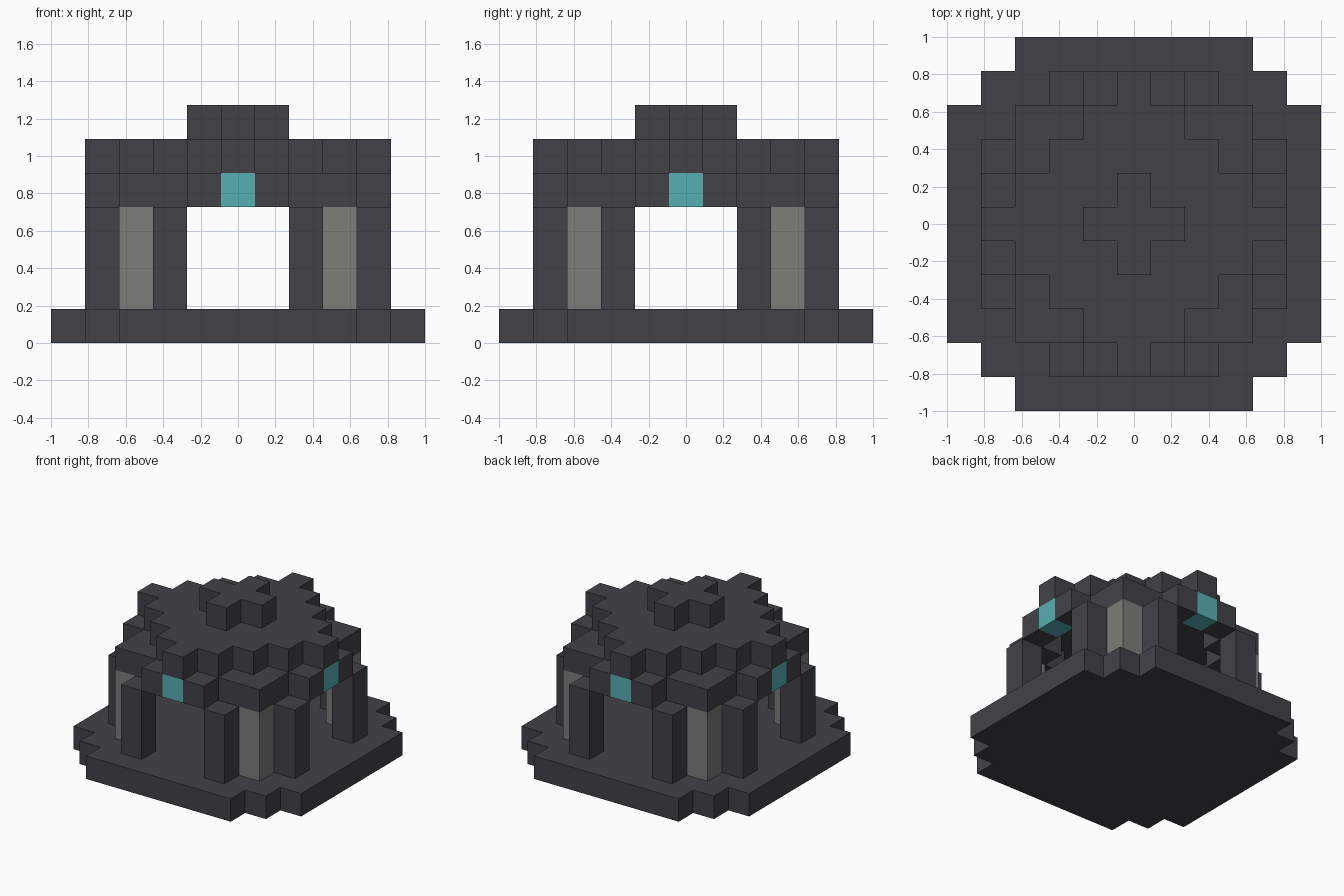
import bpy
import bmesh
from mathutils import Vector

if "Cube" in bpy.data.objects:
    bpy.data.objects.remove(bpy.data.objects["Cube"], do_unlink=True)

UNIT = 2 / 11  # the whole pavilion is laid out on blocks of this size


def make_material(name, rgb):
    mat = bpy.data.materials.new(name)
    mat.use_nodes = True
    mat.diffuse_color = (*rgb, 1)
    mat.node_tree.nodes["Principled BSDF"].inputs["Base Color"].default_value = (*rgb, 1)
    return mat


dark = make_material("dark stone", (0.055, 0.053, 0.062))
grey = make_material("grey stone", (0.20, 0.21, 0.195))
teal = make_material("teal crystal", (0.095, 0.43, 0.46))


def slab(name, cells, bottom, top, mat):
    """Flat-faced slab covering the given block cells between two levels."""
    cells = set(cells)
    bm = bmesh.new()

    def quad(points):
        bm.faces.new([bm.verts.new(Vector(p) * UNIT) for p in points])

    for x, y in cells:
        corners = [(x - .5, y - .5), (x + .5, y - .5), (x + .5, y + .5), (x - .5, y + .5)]
        quad([(*c, top) for c in corners])
        quad([(*c, bottom) for c in reversed(corners)])
        # walls only where no neighbouring block hides them
        for n, (dx, dy) in enumerate([(0, -1), (1, 0), (0, 1), (-1, 0)]):
            if (x + dx, y + dy) not in cells:
                a, b = corners[n], corners[(n + 1) % 4]
                quad([(*a, bottom), (*b, bottom), (*b, top), (*a, top)])

    bmesh.ops.remove_doubles(bm, verts=bm.verts[:], dist=0.001)
    bmesh.ops.dissolve_limit(bm, angle_limit=0.01, verts=bm.verts[:], edges=bm.edges[:])
    bmesh.ops.recalc_face_normals(bm, faces=bm.faces[:])
    mesh = bpy.data.meshes.new(name)
    bm.to_mesh(mesh)
    bm.free()
    mesh.materials.append(mat)
    obj = bpy.data.objects.new(name, mesh)
    bpy.context.collection.objects.link(obj)
    return obj


def stepped_disc(radius, diagonal):
    """Square of cells with its corners stepped off."""
    span = range(-radius, radius + 1)
    return [(x, y) for x in span for y in span if abs(x) + abs(y) <= diagonal]


# Stepped floor, diamond roof and cross-shaped cap
slab("base", stepped_disc(5, 8), 0, 1, dark)
slab("roof", stepped_disc(4, 4), 5, 6, dark)
slab("roof_cap", stepped_disc(1, 1), 6, 7, dark)

# Four corner groups: two dark columns, a grey column and the lintel above
for sx, side in ((-1, "right"), (1, "left")):
    for sy, end in ((-1, "front"), (1, "back")):
        tag = f"{end}_{side}"
        slab(f"outer_column_a_{tag}", [(2 * sx, 4 * sy)], 1, 4, dark)
        slab(f"outer_column_b_{tag}", [(4 * sx, 2 * sy)], 1, 4, dark)
        slab(f"grey_column_{tag}", [(3 * sx, 3 * sy)], 1, 4, grey)
        slab(f"corner_lintel_{tag}",
             [(2 * sx, 3 * sy), (3 * sx, 3 * sy), (3 * sx, 2 * sy)], 4, 5, dark)

# Archway over each opening: a crystal keystone between two dark blocks
for name, (dx, dy) in {"front": (0, -1), "back": (0, 1),
                       "left": (1, 0), "right": (-1, 0)}.items():
    slab(f"keystone_{name}", [(4 * dx, 4 * dy)], 4, 5, teal)
    for s, label in ((-1, "a"), (1, "b")):
        slab(f"arch_block_{name}_{label}", [(4 * dx + s * dy, 4 * dy + s * dx)], 4, 5, dark)
